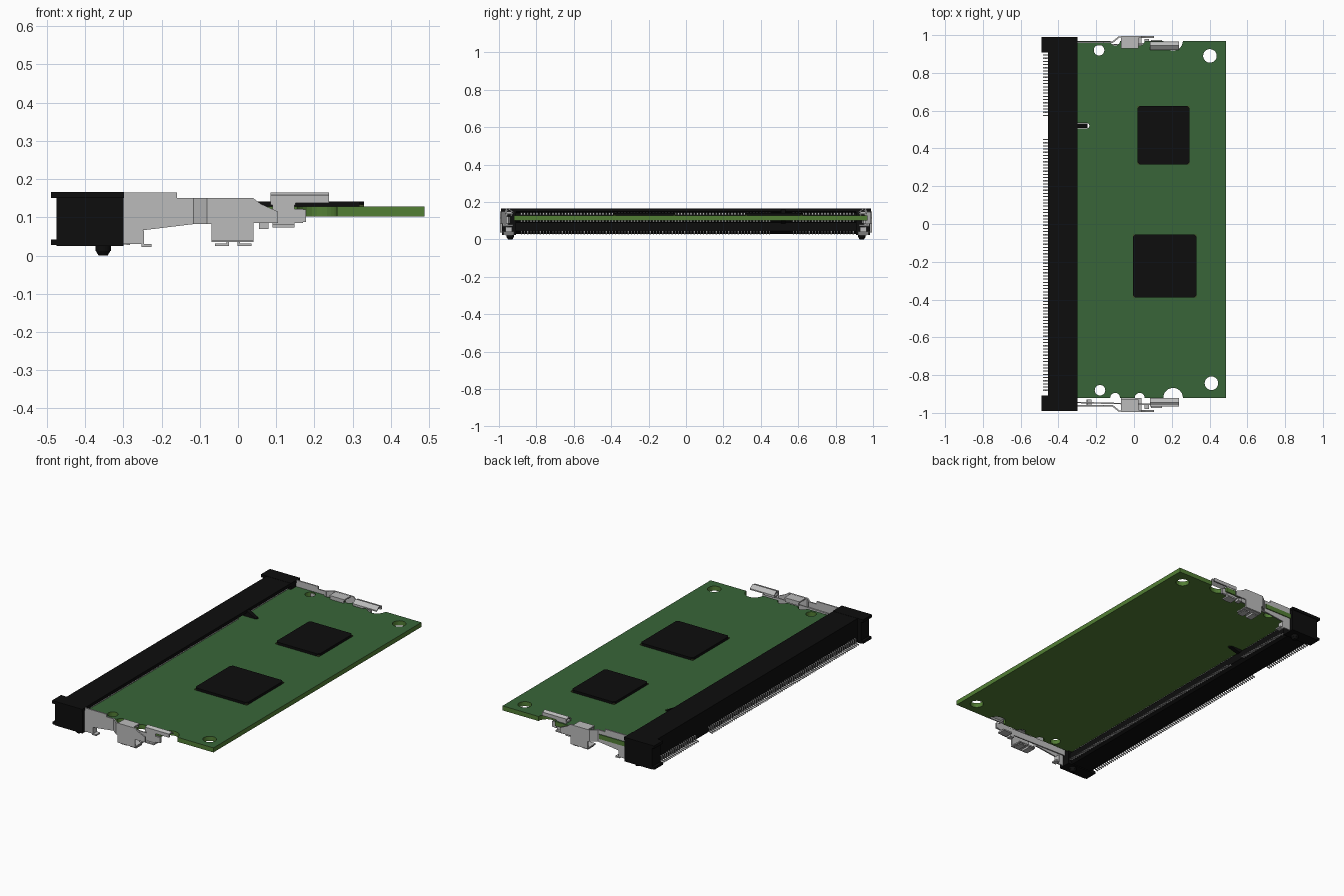
import bpy, bmesh, math
from mathutils import Matrix, Vector

if "Cube" in bpy.data.objects:
    bpy.data.objects.remove(bpy.data.objects["Cube"])


def material(name, rgb):
    m = bpy.data.materials.new(name)
    m.use_nodes = True
    m.diffuse_color = (*rgb, 1)
    m.node_tree.nodes["Principled BSDF"].inputs["Base Color"].default_value = (*rgb, 1)
    return m


GREEN = material("board green", (0.04, 0.13, 0.04))
CORE = material("board core green", (0.085, 0.21, 0.035))
BLACK = material("black plastic", (0.004, 0.004, 0.004))
METAL = material("bare metal", (0.5, 0.5, 0.5))
OLIVE = material("corner olive", (0.05, 0.07, 0.02))


def add_box(bm, lo, hi):
    size = [b - a for a, b in zip(lo, hi)]
    mid = [(a + b) / 2 for a, b in zip(lo, hi)]
    bmesh.ops.create_cube(bm, size=1, matrix=Matrix.Translation(mid) @ Matrix.Diagonal((*size, 1)))


def add_prism(bm, pts, axis, lo, hi):
    # axis y: points are (x, z); axis z: points are (x, y)
    place = (lambda p, t: (p[0], t, p[1])) if axis == "y" else (lambda p, t: (p[0], p[1], t))
    face = bm.faces.new([bm.verts.new(place(p, lo)) for p in pts])
    out = bmesh.ops.extrude_face_region(bm, geom=[face])
    step = Vector(place((0, 0), hi - lo))
    bmesh.ops.translate(bm, vec=step, verts=[g for g in out["geom"] if isinstance(g, bmesh.types.BMVert)])


def add_cylinder(bm, x, y, z0, z1, r, r2=None, sides=24):
    bmesh.ops.create_cone(bm, cap_ends=True, segments=sides, radius1=r, radius2=r if r2 is None else r2,
                          depth=z1 - z0, matrix=Matrix.Translation((x, y, (z0 + z1) / 2)))


def finish(name, bm, mat, flip=False):
    if flip:
        bmesh.ops.scale(bm, vec=(1, -1, 1), verts=bm.verts)
    bmesh.ops.recalc_face_normals(bm, faces=bm.faces)
    mesh = bpy.data.meshes.new(name)
    bm.to_mesh(mesh)
    bm.free()
    mesh.materials.append(mat)
    ob = bpy.data.objects.new(name, mesh)
    bpy.context.collection.objects.link(ob)
    return ob


def boxes(name, mat, items, flip=False):
    bm = bmesh.new()
    for lo, hi in items:
        add_box(bm, lo, hi)
    return finish(name, bm, mat, flip)


def strip(path, t):
    # Thin closed outline around an open path
    sides = []
    for s in (1, -1):
        row = []
        for i, p in enumerate(path):
            a, b = Vector(path[max(i - 1, 0)]), Vector(path[min(i + 1, len(path) - 1)])
            d = (b - a).normalized()
            row.append((p[0] - d.y * s * t / 2, p[1] + d.x * s * t / 2))
        sides.append(row)
    return sides[0] + sides[1][::-1]


# Circuit board with mounting holes, edge notches and key slot
KEY_Y = 0.52
bm = bmesh.new()
add_box(bm, (-0.36, -0.92, 0.102), (0.488, 0.97, 0.128))
board = finish("circuit_board", bm, CORE)
bm = bmesh.new()
for x, y, r in [(-0.185, 0.92, 0.028), (0.402, 0.89, 0.036), (-0.18, -0.88, 0.028), (0.41, -0.843, 0.036)]:
    add_cylinder(bm, x, y, 0, 0.3, r)
for edge in (-0.92, 0.97):
    for x, r in [(0.207, 0.052), (-0.1, 0.026), (0.03, 0.026)]:
        add_cylinder(bm, x, edge, 0, 0.3, r)
arc = [(-0.25 + 0.014 * math.sin(a), KEY_Y - 0.014 * math.cos(a)) for a in [math.pi * i / 8 for i in range(9)]]
add_prism(bm, [(-0.4, KEY_Y - 0.014)] + arc + [(-0.4, KEY_Y + 0.014)], "z", 0, 0.3)
cutter = finish("board_cutter", bm, CORE)
cutter.hide_render = True
mod = board.modifiers.new("holes", "BOOLEAN")
mod.object, mod.operation, mod.solver = cutter, "DIFFERENCE", "EXACT"
cut = bpy.data.meshes.new_from_object(board.evaluated_get(bpy.context.evaluated_depsgraph_get()))
board.modifiers.clear()
board.data = cut
bpy.data.objects.remove(cutter)
cut.materials.clear()
cut.materials.append(CORE)
cut.materials.append(GREEN)
for p in cut.polygons:
    p.material_index = 1 if p.normal.z > 0.9 else 0

# Memory chips, each with small olive corner pads
for name, x0, x1, y0, y1 in [("rear_chip", 0.018, 0.294, 0.315, 0.625), ("front_chip", -0.004, 0.33, -0.39, -0.055)]:
    c = 0.012
    outline = [(x0 + c, y0), (x1 - c, y0), (x1, y0 + c), (x1, y1 - c), (x1 - c, y1), (x0 + c, y1), (x0, y1 - c), (x0, y0 + c)]
    bm = bmesh.new()
    add_prism(bm, outline, "z", 0.127, 0.142)
    finish(name, bm, BLACK)
    boxes(name + "_corner_pads", OLIVE, [((x - c / 2, y - c / 2, 0.127), (x + c / 2, y + c / 2, 0.134))
                                         for x in (x0 + c / 2, x1 - c / 2) for y in (y0 + c / 2, y1 - c / 2)])

# Socket housing: a long channel open towards the board
channel = [(-0.455, 0.03), (-0.33, 0.03), (-0.31, 0.045), (-0.31, 0.09), (-0.37, 0.095), (-0.37, 0.14),
           (-0.3, 0.148), (-0.3, 0.165), (-0.455, 0.165)]
bm = bmesh.new()
add_prism(bm, channel, "y", -0.92, 0.92)
finish("socket_housing", bm, BLACK)

# Key rib that fits the board slot
bm = bmesh.new()
add_prism(bm, [(-0.37, 0.085), (-0.3, 0.085), (-0.245, 0.1), (-0.245, 0.13), (-0.3, 0.16), (-0.37, 0.16)],
          "y", KEY_Y - 0.012, KEY_Y + 0.012)
finish("socket_key", bm, BLACK)

# Contact pins in two groups, on both sides of the housing
outer, inner, springs = bmesh.new(), bmesh.new(), bmesh.new()
PITCH = 0.0168
outer_path = strip([(-0.45, 0.06), (-0.462, 0.058), (-0.465, 0.034), (-0.482, 0.03)], 0.006)
inner_path = strip([(-0.34, 0.045), (-0.306, 0.043), (-0.3, 0.032), (-0.282, 0.03)], 0.006)
for start, end in [(-0.88, 0.455), (0.575, 0.9)]:
    for i in range(int((end - start) / PITCH) + 1):
        y = start + i * PITCH
        add_prism(outer, outer_path, "y", y - 0.003, y + 0.003)
        add_prism(inner, inner_path, "y", y - 0.003, y + 0.003)
        add_box(springs, (-0.36, y - 0.005, 0.131), (-0.312, y + 0.005, 0.144))
        add_box(springs, (-0.36, y - 0.005, 0.092), (-0.318, y + 0.005, 0.1))
finish("outer_pins", outer, METAL)
finish("inner_pins", inner, METAL)
finish("slot_contacts", springs, METAL)

# Parts repeated at both ends, written for the front end and flipped for the rear
for side, flip in (("front", False), ("rear", True)):
    boxes(side + "_socket_end", BLACK, [
        ((-0.475, -0.985, 0.025), (-0.3, -0.91, 0.16)),
        ((-0.49, -0.99, 0.15), (-0.298, -0.908, 0.166)),
        ((-0.49, -0.985, 0.028), (-0.43, -0.91, 0.042))], flip)

    bm = bmesh.new()
    add_cylinder(bm, -0.353, -0.94, 0.012, 0.027, 0.02)
    add_cylinder(bm, -0.353, -0.94, 0.0, 0.012, 0.012, 0.019)
    finish(side + "_locating_peg", bm, BLACK, flip)

    # Fixed arm: flat plate that jogs outwards
    bm = bmesh.new()
    add_prism(bm, [(-0.32, 0.165), (-0.16, 0.165), (-0.16, 0.15), (-0.11, 0.15), (-0.11, 0.083),
                   (-0.25, 0.066), (-0.25, 0.03), (-0.32, 0.03)], "y", -0.965, -0.957)
    add_prism(bm, strip([(-0.115, -0.961), (-0.08, -0.99), (0.04, -0.99)], 0.008), "z", 0.083, 0.15)
    add_prism(bm, [(-0.07, 0.15), (0.04, 0.15), (0.06, 0.135), (0.105, 0.115), (0.105, 0.085), (0.04, 0.085),
                   (0.04, 0.038), (-0.07, 0.038)], "y", -0.994, -0.986)
    finish(side + "_latch_arm", bm, METAL, flip)

    # Mounting foot and arched stop
    boxes(side + "_latch_foot", METAL, [
        ((-0.07, -0.99, 0.036), (0.04, -0.92, 0.043)),
        ((-0.06, -0.975, 0.025), (-0.03, -0.92, 0.031)),
        ((0.005, -0.975, 0.025), (0.035, -0.92, 0.031)),
        ((-0.03, -0.975, 0.025), (-0.024, -0.92, 0.04)),
        ((-0.001, -0.975, 0.025), (0.005, -0.92, 0.04)),
        ((-0.25, -0.965, 0.022), (-0.226, -0.93, 0.03)),
        ((-0.252, -0.965, 0.022), (-0.246, -0.93, 0.066)),
        ((-0.07, -0.99, 0.142), (0.025, -0.93, 0.149)),
        ((-0.065, -0.937, 0.125), (0.02, -0.93, 0.146))], flip)

    # Spring arm ending in a hook beside the board
    bm = bmesh.new()
    add_prism(bm, strip([(-0.3, -0.945), (-0.1, -0.95), (0.08, -0.955), (0.17, -0.955)], 0.007), "z", 0.085, 0.122)
    add_box(bm, (0.055, -0.98, 0.07), (0.08, -0.95, 0.087))
    add_box(bm, (0.09, -0.975, 0.073), (0.148, -0.925, 0.081))
    add_box(bm, (0.09, -0.962, 0.075), (0.148, -0.955, 0.135))
    add_prism(bm, [(0.15, 0.12), (0.178, 0.12), (0.178, 0.088), (0.15, 0.088)], "y", -0.962, -0.95)
    finish(side + "_latch_spring", bm, METAL, flip)

    # Curved retaining clip over the board edge
    bm = bmesh.new()
    add_box(bm, (0.085, -0.965, 0.132), (0.15, -0.925, 0.14))
    add_box(bm, (0.085, -0.967, 0.138), (0.238, -0.959, 0.158))
    for a, b in [((-0.967, 0.15), (-0.945, 0.165)), ((-0.945, 0.165), (-0.921, 0.147))]:
        vs = [bm.verts.new((x, y, z + dz)) for x in (0.085, 0.238) for y, z in (a, b) for dz in (0, -0.007)]
        bmesh.ops.convex_hull(bm, input=vs)
    finish(side + "_latch_clip", bm, METAL, flip)
